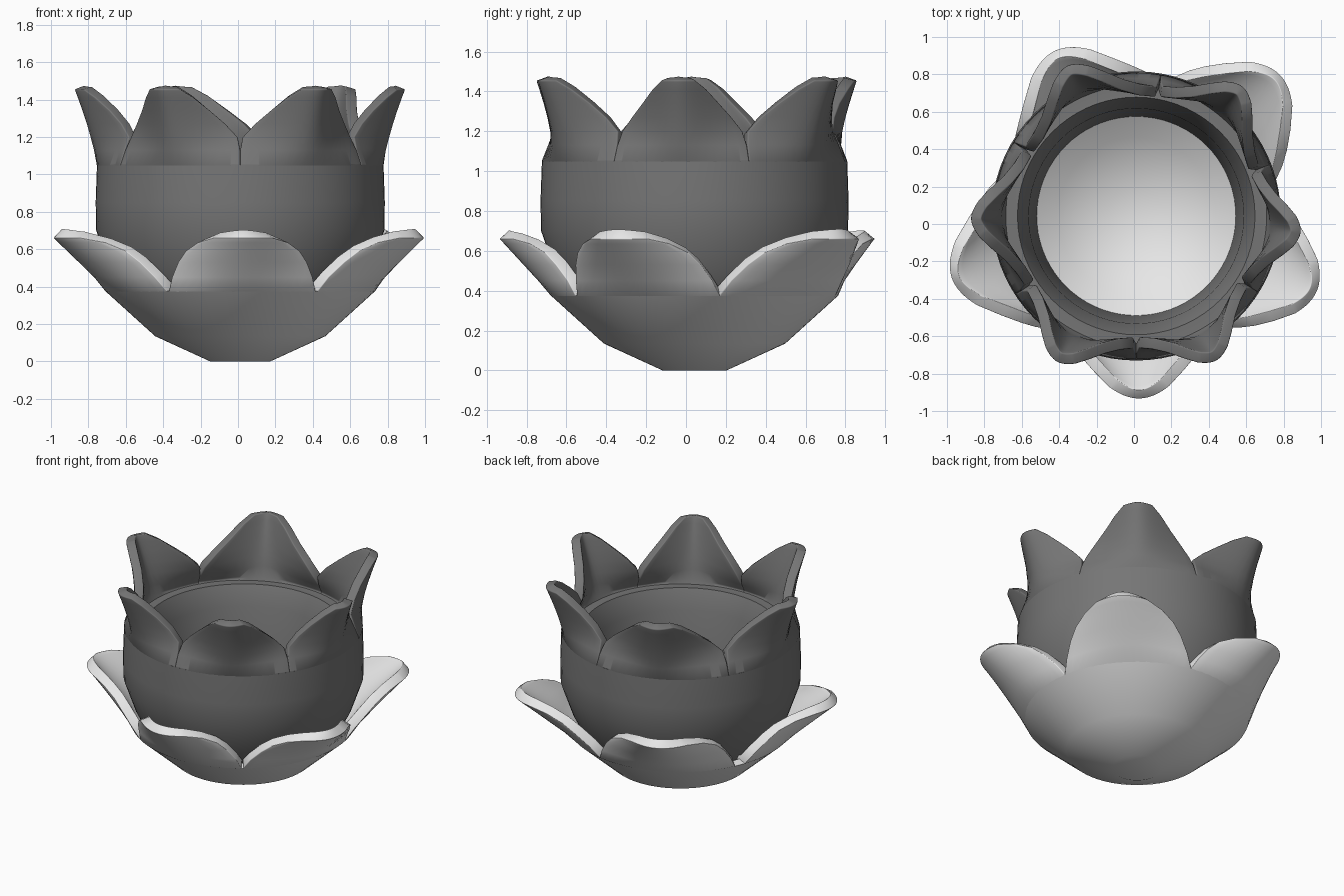
import bpy, bmesh, math
from mathutils import Vector

cube = bpy.data.objects.get("Cube")
if cube:
    bpy.data.objects.remove(cube, do_unlink=True)

CENTRE = Vector((0.012, 0.043, 0))


def make_material(name, value):
    mat = bpy.data.materials.new(name)
    mat.use_nodes = True
    colour = (value, value, value, 1)
    mat.diffuse_color = colour
    mat.node_tree.nodes["Principled BSDF"].inputs["Base Color"].default_value = colour
    return mat


light_grey = make_material("light grey", 0.8)
dark_grey = make_material("dark grey", 0.18)


def finish(name, bm, mat, angle):
    mesh = bpy.data.meshes.new(name)
    bm.to_mesh(mesh)
    bm.free()
    mesh.materials.append(mat)
    obj = bpy.data.objects.new(name, mesh)
    obj.location = CENTRE
    bpy.context.collection.objects.link(obj)
    bpy.ops.object.select_all(action='DESELECT')
    obj.select_set(True)
    bpy.context.view_layer.objects.active = obj
    bpy.ops.object.shade_smooth_by_angle(angle=math.radians(angle))
    return obj


def lathe(name, profile, mat, steps=72):
    """Turn a closed (radius, height) profile around the vertical axis."""
    bm = bmesh.new()
    rings = []
    for k in range(steps):
        a = math.tau * k / steps
        rings.append([bm.verts.new((r * math.cos(a), r * math.sin(a), z)) for r, z in profile])
    n = len(profile)
    for k in range(steps):
        a, b = rings[k], rings[(k + 1) % steps]
        for j in range(n):
            if profile[j][0] + profile[(j + 1) % n][0] > 0:
                bm.faces.new((a[j], b[j], b[(j + 1) % n], a[(j + 1) % n]))
    bmesh.ops.remove_doubles(bm, verts=bm.verts, dist=0.0001)
    bmesh.ops.recalc_face_normals(bm, faces=bm.faces)
    return finish(name, bm, mat, 35)


def petal(name, start, end, base_r, rows, fold, reach, thickness, mat, cols=16):
    """Folded petal between two notch angles.
    Rows hold height, width factor, centre radius and fold slope;
    fold is the roundness of the crease."""
    mid, half = math.radians((start + end) / 2), math.radians((end - start) / 2)
    out = Vector((math.cos(mid), math.sin(mid), 0))
    side = Vector((-math.sin(mid), math.cos(mid), 0))
    bm = bmesh.new()
    grid = []
    for z, wf, rc, slope in rows:
        line = []
        for c in range(cols + 1):
            s = 2 * c / cols - 1
            if slope is None:          # round part that meets the bowl
                a = s * half
                p = out * rc * math.cos(a) + side * rc * math.sin(a)
            else:
                w = base_r * math.sin(half) * wf * s
                r = base_r + (rc - base_r) * reach - slope * (math.hypot(w, fold) - fold)
                p = out * r + side * w
            line.append(bm.verts.new((p.x, p.y, z)))
        grid.append(line)
    for a, b in zip(grid, grid[1:]):
        for c in range(cols):
            bm.faces.new((a[c], a[c + 1], b[c + 1], b[c]))
    obj = finish(name, bm, mat, 60)
    shell = obj.modifiers.new("Thickness", 'SOLIDIFY')
    shell.thickness, shell.offset = thickness, -1
    bevel = obj.modifiers.new("Soft rim", 'BEVEL')
    bevel.width, bevel.segments = 0.024, 4
    bevel.limit_method, bevel.angle_limit = 'ANGLE', math.radians(50)


# Lower bowl
lathe("lower_bowl", [(0, 0), (0.16, 0), (0.455, 0.135), (0.72, 0.375),
                     (0.66, 0.385), (0.42, 0.19), (0.15, 0.07), (0, 0.07)], light_grey)

# Five spreading lower petals
lower_rows = [(0.30, 1, 0.59, None), (0.375, 1, 0.721, None),
              (0.45, 0.96, 0.79, 0.78), (0.53, 0.88, 0.87, 1.0),
              (0.59, 0.78, 0.93, 1.25), (0.635, 0.62, 0.975, 1.5),
              (0.66, 0.40, 1.0, 1.6)]
lower_notches = [(-122, -56), (-55, 10), (10, 79), (79, 154), (160, 237)]
lower_reach = (0.92, 1.17, 1.28, 0.95, 1.15)
for i, ((a, b), reach) in enumerate(zip(lower_notches, lower_reach)):
    petal(f"lower_petal_{i + 1}", a, b, 0.72, lower_rows, 0.3, reach, 0.065, light_grey)

# Upper cup, an open tube with a thick wall and a sloped inner lip
lathe("upper_cup", [(0.53, 0.25), (0.575, 0.92), (0.635, 1.05), (0.72, 1.045),
                    (0.766, 1.05), (0.773, 0.85), (0.77, 0.7), (0.70, 0.5),
                    (0.61, 0.33)], dark_grey)

# Six pointed upper petals
upper_rows = [(1.0, 1, 0.74, None), (1.05, 1, 0.767, None),
              (1.13, 0.96, 0.782, 0.5), (1.2, 0.89, 0.80, 0.7),
              (1.27, 0.74, 0.82, 0.8), (1.34, 0.57, 0.843, 0.9),
              (1.41, 0.40, 0.868, 0.95), (1.455, 0.25, 0.885, 1.0)]
upper_notches = [-147, -90, -32, 21, 80, 149, 213]
upper_reach = (1.03, 1.0, 1.0, 1.1, 1.0, 1.0)
for i, reach in enumerate(upper_reach):
    petal(f"upper_petal_{i + 1}", upper_notches[i], upper_notches[i + 1],
          0.766, upper_rows, 0.09, reach, 0.06, dark_grey)
